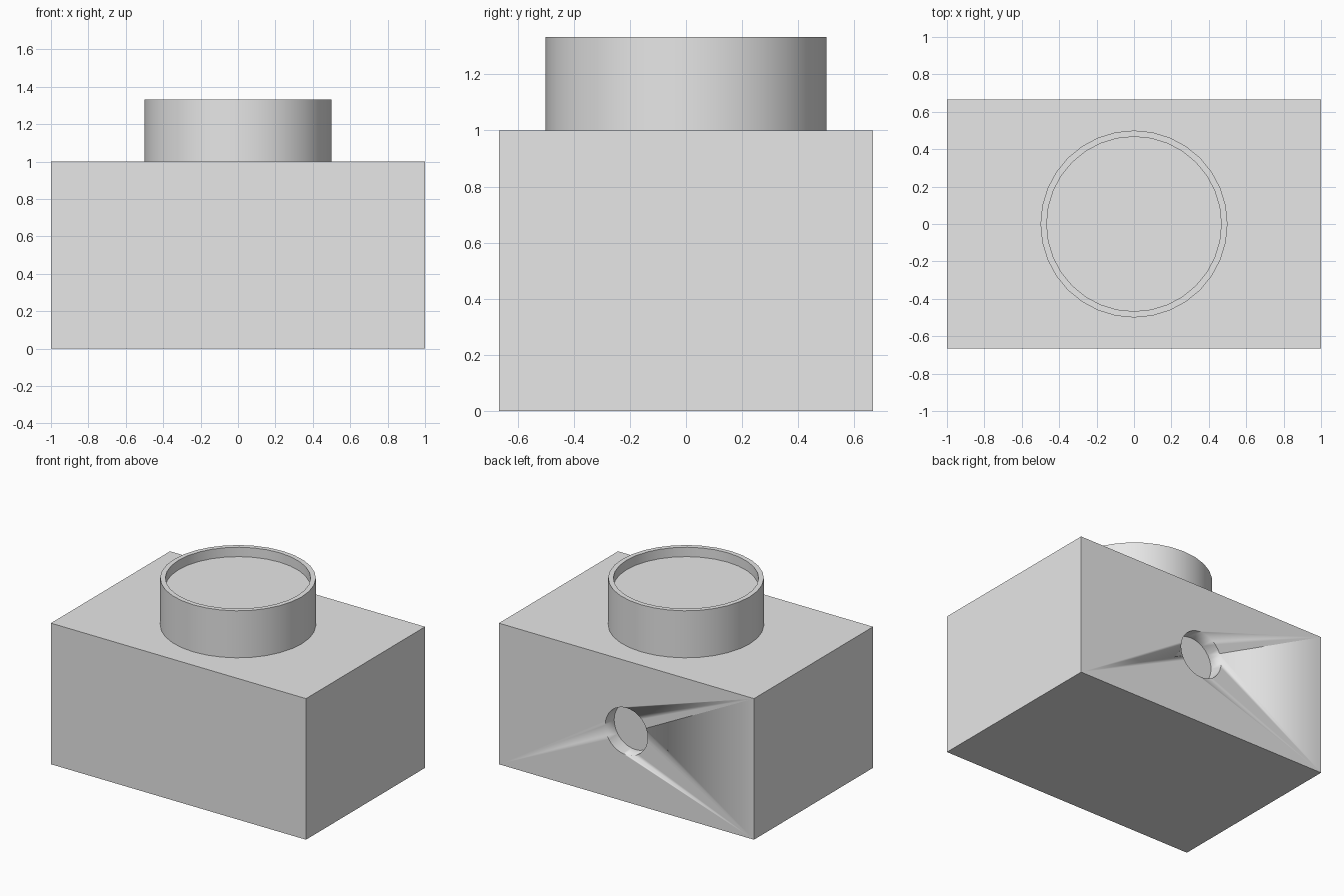
import bpy
import bmesh
import math
from mathutils import Matrix, Vector

cube = bpy.data.objects.get("Cube")
if cube:
    bpy.data.objects.remove(cube, do_unlink=True)

grey = bpy.data.materials.new("plain_grey")
grey.use_nodes = True
grey.diffuse_color = (0.8, 0.8, 0.8, 1)
grey.node_tree.nodes["Principled BSDF"].inputs["Base Color"].default_value = grey.diffuse_color


def finish(bm, name):
    """Turn a bmesh into a grey object with sharp edges kept."""
    bmesh.ops.recalc_face_normals(bm, faces=bm.faces)
    mesh = bpy.data.meshes.new(name)
    bm.to_mesh(mesh)
    bm.free()
    mesh.materials.append(grey)
    obj = bpy.data.objects.new(name, mesh)
    bpy.context.collection.objects.link(obj)
    bpy.ops.object.select_all(action="DESELECT")
    obj.select_set(True)
    bpy.context.view_layer.objects.active = obj
    bpy.ops.object.shade_smooth_by_angle(angle=math.radians(30))
    return obj


def cylinder(radius, depth, matrix):
    bm = bmesh.new()
    bmesh.ops.create_cone(bm, cap_ends=True, segments=32, radius1=radius,
                          radius2=radius, depth=depth, matrix=matrix)
    return bm


# Box body
LENGTH, WIDTH, HEIGHT = 2, 4 / 3, 1
bm = bmesh.new()
bmesh.ops.create_cube(bm, size=1, matrix=Matrix.Translation((0, 0, HEIGHT / 2))
                      @ Matrix.Diagonal((LENGTH, WIDTH, HEIGHT, 1)))
body = finish(bm, "box_body")

# Blind round hole in the middle of the back
HOLE_DEPTH = 0.1
bm = cylinder(1 / 6, 2 * HOLE_DEPTH, Matrix.Translation((0, WIDTH / 2, HEIGHT / 2))
              @ Matrix.Rotation(math.pi / 2, 4, "X"))
cutter = finish(bm, "back_hole_cutter")
cutter.hide_render = True
cutter.hide_set(True)
hole = body.modifiers.new("back_hole", "BOOLEAN")
hole.operation = "DIFFERENCE"
hole.solver = "EXACT"
hole.object = cutter

# Round collar on top, with a shallow recess inside its thin rim
COLLAR_HEIGHT, RIM, RECESS = 1 / 3, 1 / 30, 1 / 15
bm = cylinder(0.5, COLLAR_HEIGHT, Matrix.Translation((0, 0, HEIGHT + COLLAR_HEIGHT / 2)))
top = max(bm.faces, key=lambda f: f.calc_center_median().z)
bmesh.ops.inset_individual(bm, faces=[top], thickness=RIM)
floor = bmesh.ops.extrude_discrete_faces(bm, faces=[top])["faces"]
bmesh.ops.translate(bm, verts=floor[0].verts, vec=Vector((0, 0, -RECESS)))
finish(bm, "top_collar")
